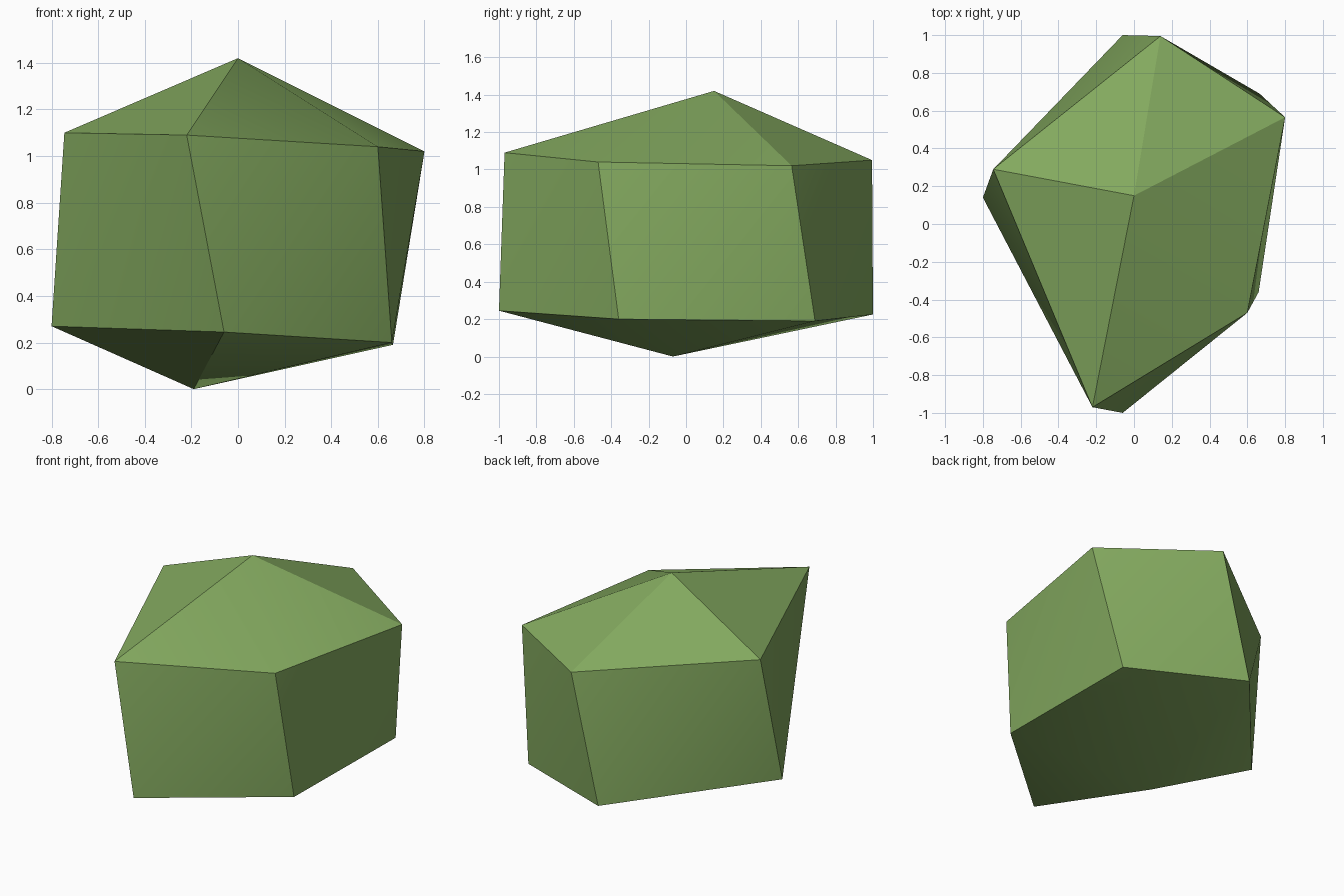
import bpy
import bmesh
import math

cube = bpy.data.objects.get("Cube")
if cube:
    bpy.data.objects.remove(cube, do_unlink=True)

# Mossy green stone colour
green = bpy.data.materials.new("moss_green")
green.use_nodes = True
colour = (0.23, 0.40, 0.115, 1)
green.diffuse_color = colour
bsdf = green.node_tree.nodes["Principled BSDF"]
bsdf.inputs["Base Color"].default_value = colour
bsdf.inputs["Roughness"].default_value = 0.9

# Two irregular five-sided rings and the peaks that close them
upper = [(-0.745, 0.29, 1.10), (-0.22, -0.97, 1.09), (0.60, -0.47, 1.04),
         (0.80, 0.565, 1.02), (0.14, 0.995, 1.05)]
lower = [(-0.80, 0.14, 0.27), (-0.06, -1.0, 0.245), (0.66, -0.36, 0.20),
         (0.665, 0.69, 0.19), (-0.06, 1.0, 0.225)]

bm = bmesh.new()
top_ring = [bm.verts.new(p) for p in upper]
low_ring = [bm.verts.new(p) for p in lower]
peak = bm.verts.new((0, 0.15, 1.42))
base = bm.verts.new((-0.19, -0.07, 0))

# Crown fan, split side panels and underside fan
for i in range(len(upper)):
    j = (i + 1) % len(upper)
    bm.faces.new((top_ring[i], top_ring[j], peak))
    bm.faces.new((low_ring[i], top_ring[j], top_ring[i]))
    bm.faces.new((low_ring[i], low_ring[j], top_ring[j]))
    bm.faces.new((low_ring[j], low_ring[i], base))
bmesh.ops.recalc_face_normals(bm, faces=bm.faces)

mesh = bpy.data.meshes.new("boulder")
bm.to_mesh(mesh)
bm.free()
mesh.materials.append(green)
boulder = bpy.data.objects.new("boulder", mesh)
bpy.context.collection.objects.link(boulder)

# Soften the shallow facets and keep the main ridges sharp
bpy.ops.object.select_all(action="DESELECT")
boulder.select_set(True)
bpy.context.view_layer.objects.active = boulder
bpy.ops.object.shade_smooth_by_angle(angle=math.radians(24))
